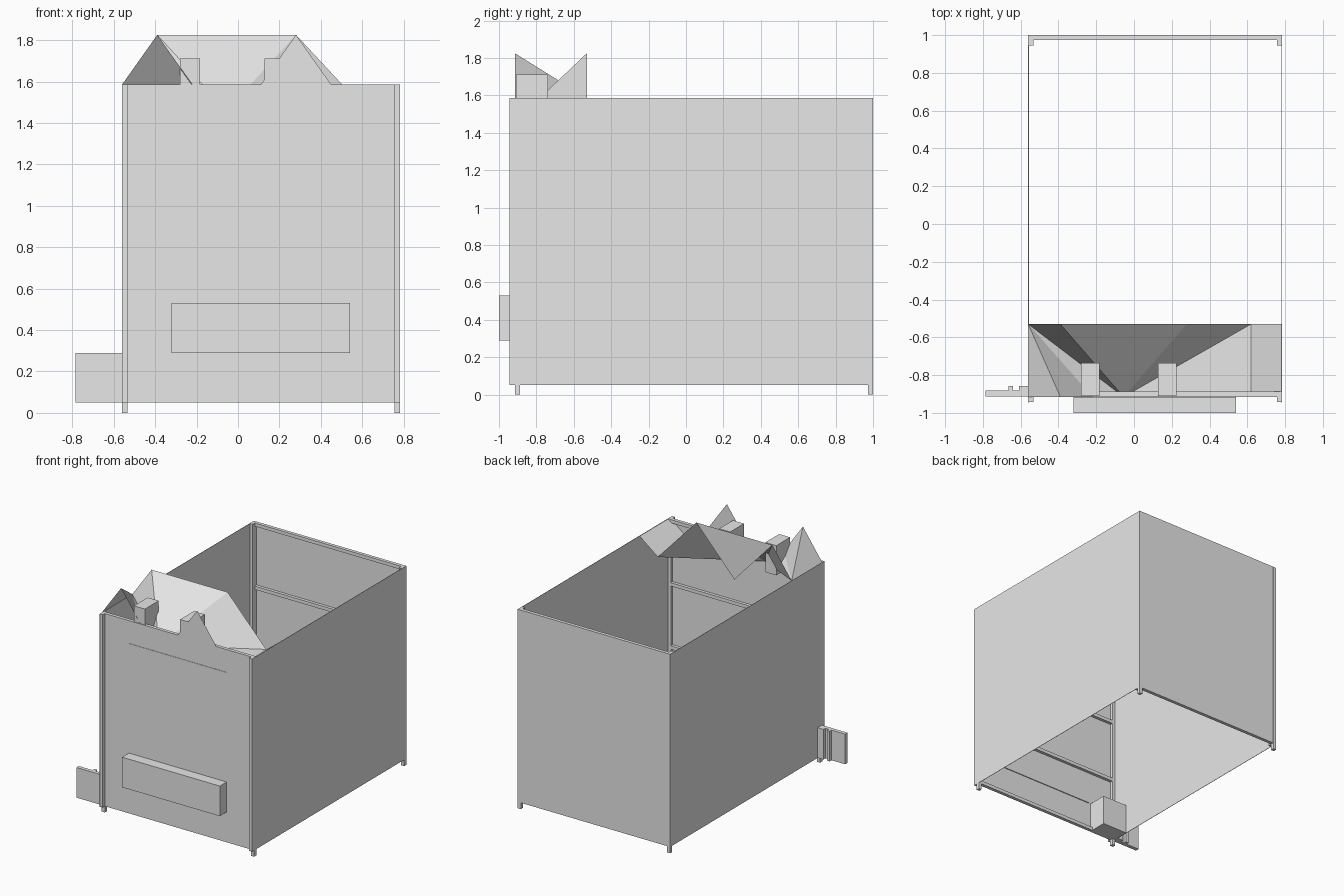
import bpy

if "Cube" in bpy.data.objects:
    bpy.data.objects.remove(bpy.data.objects["Cube"])

grey = bpy.data.materials.new("plain_grey")
grey.diffuse_color = (0.8, 0.8, 0.8, 1)
grey.use_nodes = True
grey.node_tree.nodes["Principled BSDF"].inputs["Base Color"].default_value = grey.diffuse_color


def mesh(name, verts, faces):
    me = bpy.data.meshes.new(name)
    me.from_pydata(verts, [], faces)
    me.materials.append(grey)
    ob = bpy.data.objects.new(name, me)
    bpy.context.collection.objects.link(ob)
    return ob


def box(name, x, y, z):
    """Box from its (min, max) extent on each axis."""
    v = [(a, b, c) for a in x for b in y for c in z]
    f = [(0, 1, 3, 2), (4, 6, 7, 5), (0, 4, 5, 1), (2, 3, 7, 6), (0, 2, 6, 4), (1, 5, 7, 3)]
    return mesh(name, v, f)


L, R = -0.56, 0.783          # left and right sides
LOW, TOP = 0.05, 1.585       # bottom and top of the panels
FRONT, BACK = -0.945, 1.0
T = 0.027                    # frame bar thickness

# Thin panels, open above and below
box("left_panel", (L, L + 0.003), (FRONT, BACK), (LOW, TOP))
box("right_panel", (R - 0.003, R), (FRONT, BACK), (LOW, TOP))
box("back_panel", (L, R), (BACK - 0.003, BACK), (LOW, TOP))
box("front_panel", (L, R), (-0.915, -0.912), (LOW, TOP))

# Corner posts with feet, each with a flange towards the front
for side, x in (("left", (L, L + T)), ("right", (R - T, R))):
    for end, y in (("front", -0.915), ("back", BACK - T)):
        box(f"{side}_{end}_post", x, (y, y + T), (0, TOP))
        box(f"{side}_{end}_flange", x, (y - T, y), (LOW, TOP))

# Horizontal rails inside the front and back
for end, y in (("front", -0.915), ("back", BACK - T)):
    for i, z in enumerate((LOW, 0.552, 1.055, TOP - T)):
        box(f"{end}_rail_{i + 1}", (L, R), (y, y + T), (z, z + T))

# Front tray, slot line and the block inside the lower corner
box("front_tray", (-0.32, 0.54), (-1.0, -0.905), (0.29, 0.53))
box("front_slot", (-0.32, 0.54), (-0.918, -0.914), (1.398, 1.404))
box("inner_corner_block", (L + 0.004, -0.335), (-0.91, -0.755), (LOW, 0.29))

# Ribbed side bracket
box("side_bracket", (-0.785, L), (-0.912, -0.882), (LOW, 0.29))
for i, x in enumerate((-0.665, -0.61, -0.585)):
    box(f"bracket_rib_{i + 1}", (x, x + 0.025), (-0.882, -0.858), (LOW, 0.29))

# Two small blocks on the top
for i, x in enumerate((-0.28, 0.127)):
    box(f"top_block_{i + 1}", (x, x + 0.097), (-0.91, -0.737), (1.475, 1.712))

# Folded sheet on top: points named by position, triangles by name
yb, yf, peak, dip = -0.53, -0.915, 1.825, 1.46
pts = {
    "back_left": (L, yb, TOP), "back_peak_l": (-0.39, yb, peak),
    "back_peak_r": (0.28, yb, peak), "back_dip": (-0.055, yb, dip),
    "back_dip_r": (0.62, yb, dip), "back_right": (R, yb, TOP),
    "front_left": (L, yf, TOP), "front_peak_l": (-0.39, yf, peak),
    "front_foot_l": (-0.22, yf, TOP), "front_dip": (-0.055, yf, dip),
    "front_foot_m": (0.11, yf, TOP), "front_peak_r": (0.28, yf, peak),
    "front_foot_r": (0.45, yf, TOP), "front_dip_r": (0.62, yf, dip),
    "front_right": (R, yf, TOP),
}
folds = [
    ("back_left", "front_left", "front_peak_l"),
    ("back_left", "front_peak_l", "front_foot_l"),
    ("back_left", "front_foot_l", "front_dip"),
    ("back_left", "front_dip", "back_peak_l"),
    ("back_peak_l", "front_dip", "back_peak_r"),
    ("back_peak_r", "front_dip", "back_dip_r"),
    ("back_dip_r", "front_dip", "front_dip_r"),
    ("back_dip_r", "front_dip_r", "front_right", "back_right"),
    ("back_peak_l", "back_peak_r", "back_dip"),
    ("front_foot_m", "front_foot_r", "front_peak_r"),
]
keys = list(pts)
mesh("folded_top_sheet", list(pts.values()), [[keys.index(k) for k in f] for f in folds])
